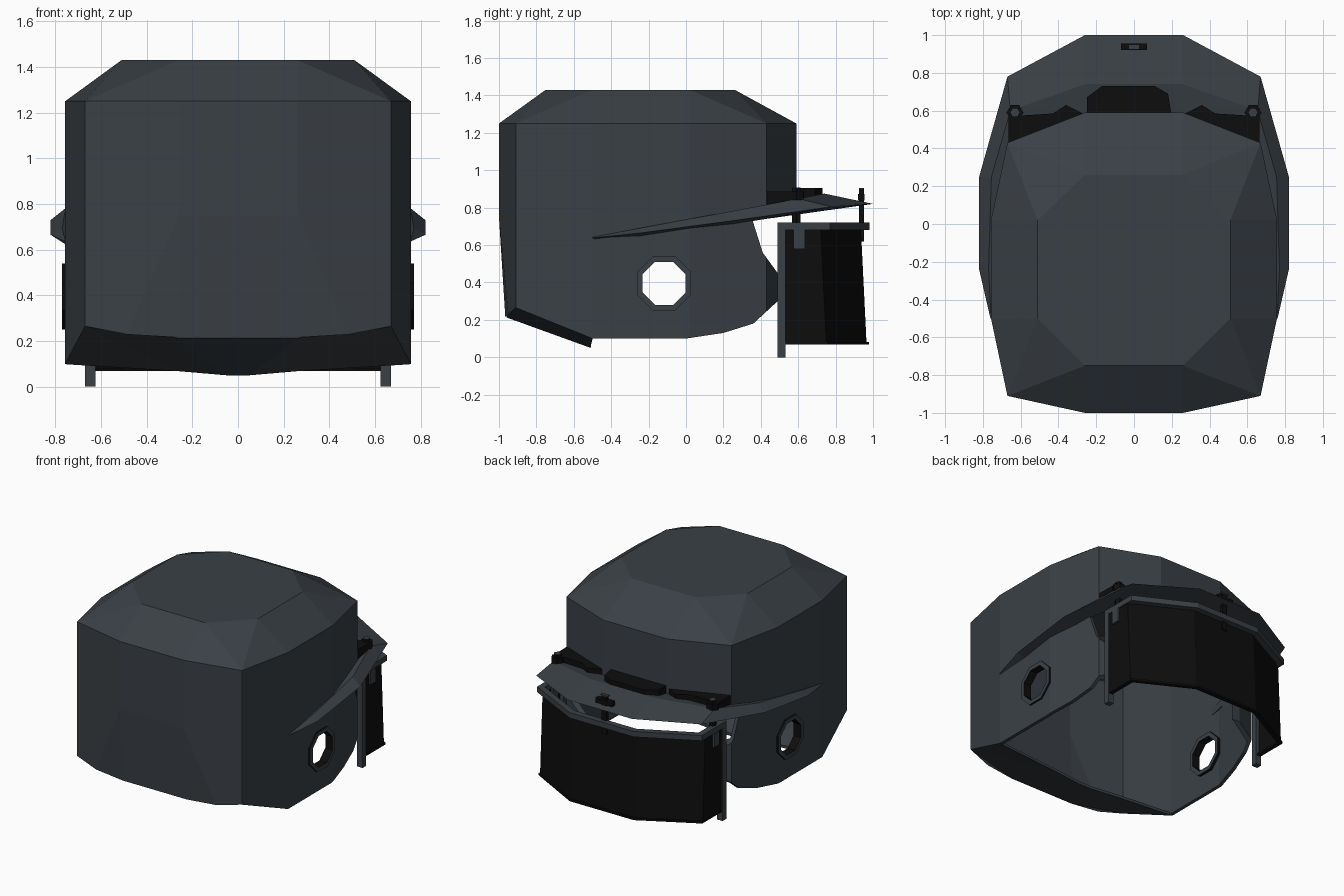
import bpy, bmesh, math
from mathutils import Matrix, Vector

old = bpy.data.objects.get("Cube")
if old:
    bpy.data.objects.remove(old)


def material(name, rgb):
    m = bpy.data.materials.new(name)
    m.use_nodes = True
    col = (*rgb, 1)
    m.diffuse_color = col
    m.node_tree.nodes["Principled BSDF"].inputs["Base Color"].default_value = col
    return m


slate = material("slate", (0.042, 0.051, 0.061))
black = material("black", (0.004, 0.004, 0.004))


def finish(bm, name, mat):
    bmesh.ops.recalc_face_normals(bm, faces=bm.faces)
    me = bpy.data.meshes.new(name)
    bm.to_mesh(me)
    bm.free()
    ob = bpy.data.objects.new(name, me)
    bpy.context.collection.objects.link(ob)
    me.materials.append(mat)
    return ob


def apply_all(ob):
    bpy.context.view_layer.objects.active = ob
    for mod in list(ob.modifiers):
        bpy.ops.object.modifier_apply(modifier=mod.name)


def mirror_x(pts):
    """Half path followed by its mirrored half, as one continuous path."""
    return list(pts) + [(-p[0], *p[1:]) for p in reversed(pts)]


def loft(name, sections, mat):
    """Closed sections joined in order, with capped ends."""
    bm = bmesh.new()
    rows = [[bm.verts.new(p) for p in s] for s in sections]
    n = len(rows[0])
    for a, b in zip(rows, rows[1:]):
        for i in range(n):
            j = (i + 1) % n
            bm.faces.new((a[i], a[j], b[j], b[i]))
    bm.faces.new(rows[0])
    bm.faces.new(rows[-1])
    return finish(bm, name, mat)


def plate(name, outline, z0, z1, mat):
    return loft(name, [[(x, y, z) for x, y in outline] for z in (z0, z1)], mat)


def box(name, centre, size, mat):
    bm = bmesh.new()
    bmesh.ops.create_cube(bm, size=1, matrix=Matrix.Translation(centre) @ Matrix.Diagonal((*size, 1)))
    return finish(bm, name, mat)


def octagon(name, centre, radius, depth, mat):
    """Eight sided prism along x with flat top."""
    cx, cy, cz = centre
    ring = [(radius * math.cos(math.pi * (k + 0.5) / 4), radius * math.sin(math.pi * (k + 0.5) / 4)) for k in range(8)]
    return loft(name, [[(cx + d, cy + a, cz + b) for a, b in ring] for d in (-depth / 2, depth / 2)], mat)


def boolean(ob, cutter, op):
    mod = ob.modifiers.new("cut", 'BOOLEAN')
    mod.operation, mod.object, mod.solver = op, cutter, 'EXACT'
    apply_all(ob)
    bpy.data.objects.remove(cutter)


# Faceted shell: convex hull of plan rings, hollowed, then cut to the side profile
plan = [(0.26, 0.59), (0.67, 0.43), (0.757, 0.02), (0.757, -0.5), (0.67, -0.91), (0.26, -1.0)]
crown = [(0.26, 0.26), (0.51, 0.02), (0.51, -0.5), (0.26, -0.75)]
bm = bmesh.new()
for z in (-0.2, 0.75, 1.25):
    for x, y in mirror_x(plan):
        if z < 0 and y < -0.95:
            y = -0.94
        bm.verts.new((x, y, z))
for x, y in mirror_x(crown):
    bm.verts.new((x, y, 1.43))
bmesh.ops.convex_hull(bm, input=bm.verts)
bmesh.ops.dissolve_limit(bm, angle_limit=0.01, verts=bm.verts, edges=bm.edges)
shell = finish(bm, "helmet_shell", slate)
solid = shell.modifiers.new("thickness", 'SOLIDIFY')
solid.thickness, solid.offset, solid.use_even_offset = 0.025, -1, True
apply_all(shell)

profile = [(-1.2, 1.6), (0.8, 1.6), (0.8, 0.82), (0.35, 0.75), (0.41, 0.56), (0.49, 0.45), (0.49, 0.3),
           (0.36, 0.18), (0.2, 0.13), (0, 0.1), (-0.5, 0.1), (-0.91, 0.265), (-1.2, 0.01)]
boolean(shell, loft("profile_cutter", [[(x, y, z) for y, z in profile] for x in (-1, 1)], slate), 'INTERSECT')

# Ear holes with octagonal rims
EAR_Y, EAR_Z = -0.117, 0.395
boolean(shell, octagon("ear_cutter", (0, EAR_Y, EAR_Z), 0.135, 3, slate), 'DIFFERENCE')
for side, s in (("left", 1), ("right", -1)):
    rim = octagon(side + "_ear_rim", (s * 0.74, EAR_Y, EAR_Z), 0.157, 0.06, slate)
    boolean(rim, octagon("rim_cutter", (s * 0.74, EAR_Y, EAR_Z), 0.125, 1, slate), 'DIFFERENCE')
    if len(rim.data.materials) < 2:
        rim.data.materials.append(black)
    for p in rim.data.polygons:
        p.material_index = 0 if abs(p.normal.x) > 0.5 else 1

# Sloping neck guard
rear = mirror_x([(0.757, -0.5, 0.1), (0.67, -0.91, 0.265), (0.26, -0.96, 0.213)])
fore = mirror_x([(0.75, -0.5, 0.098), (0.26, -0.507, 0.068), (0.05, -0.51, 0.05)])
up = Vector((0, 0, 0.02))
loft("neck_guard", [[r, f, Vector(f) + up, Vector(r) + up] for r, f in zip(rear, fore)], slate)

# Brim: inner edge, ridge, outer edge and underside lofted around the brow
inner = [(0.75, -0.5, 0.64), (0.75, -0.24, 0.69), (0.7, 0.25, 0.775), (0.65, 0.43, 0.815), (0.26, 0.58, 0.845)]
ridge = [(0.757, -0.5, 0.642), (0.77, -0.24, 0.692), (0.755, 0.25, 0.782), (0.655, 0.6, 0.848), (0.26, 0.74, 0.875)]
outer = [(0.76, -0.5, 0.638), (0.82, -0.24, 0.665), (0.82, 0.25, 0.73), (0.67, 0.78, 0.805), (0.26, 1.0, 0.82)]
under = [(0.75, -0.46, 0.62), (0.75, -0.24, 0.648), (0.7, 0.25, 0.712), (0.65, 0.43, 0.74), (0.26, 0.58, 0.78)]
loft("brim", list(zip(*(mirror_x(r) for r in (inner, ridge, outer, under)))), slate)


def band(name, outside, inside, z0, z1, mat, lean=0.0):
    """Wall following a plan path; lean pulls its top edge backward."""
    sections = []
    for (x, y), (u, v) in zip(mirror_x(outside), mirror_x(inside)):
        sections.append([(x, y, z0), (x, y - lean, z1), (u, v - lean, z1), (u, v, z0)])
    return loft(name, sections, mat)


# Face visor with top and bottom frames and side posts
band("visor", [(0.66, 0.53), (0.66, 0.75), (0.26, 0.965)], [(0.65, 0.53), (0.65, 0.744), (0.257, 0.955)],
     0.08, 0.69, black, 0.03)
band("visor_top_frame", [(0.67, 0.5), (0.67, 0.77), (0.26, 0.98)], [(0.625, 0.5), (0.625, 0.745), (0.25, 0.935)],
     0.68, 0.72, slate)
band("visor_bottom_frame", [(0.665, 0.53), (0.665, 0.76), (0.26, 0.978)], [(0.635, 0.53), (0.635, 0.742), (0.252, 0.945)],
     0.068, 0.082, black)
for side, s in (("left", 1), ("right", -1)):
    box(side + "_visor_post", (s * 0.647, 0.51, 0.36), (0.045, 0.042, 0.72), slate)
    box(side + "_visor_clip", (s * 0.655, 0.605, 0.63), (0.04, 0.06, 0.1), slate)
    # Hinge bolt and brow seal
    hexa = [(s * 0.63 + 0.045 * math.cos(k * math.pi / 3), 0.59 + 0.045 * math.sin(k * math.pi / 3)) for k in range(6)]
    plate(side + "_hinge_nut", hexa, 0.84, 0.885, black)
    core = [(s * 0.63 + (x - s * 0.63) * 0.6, 0.59 + (y - 0.59) * 0.6) for x, y in hexa]
    plate(side + "_hinge_bolt", core, 0.7, 0.905, black)
    small = [(s * 0.63 + (x - s * 0.63) * 0.55, 0.59 + (y - 0.59) * 0.55) for x, y in hexa]
    plate(side + "_bolt_cap", small, 0.904, 0.908, slate)
    seal = [(0.24, 0.57), (0.665, 0.41), (0.665, 0.57), (0.43, 0.585), (0.36, 0.63), (0.28, 0.59)]
    plate(side + "_brow_seal", [(s * x, y) for x, y in seal], 0.8, 0.885, black)

pad = [(-0.25, 0.57), (-0.25, 0.67), (-0.17, 0.73), (0.11, 0.73), (0.18, 0.69), (0.2, 0.57)]
plate("brow_pad", pad, 0.84, 0.905, black)

# Centre latch
box("latch_post", (0, 0.938, 0.76), (0.04, 0.026, 0.28), black)
box("latch_bar", (0, 0.938, 0.855), (0.135, 0.035, 0.035), black)
box("latch_cap", (0, 0.938, 0.902), (0.06, 0.026, 0.008), slate)
